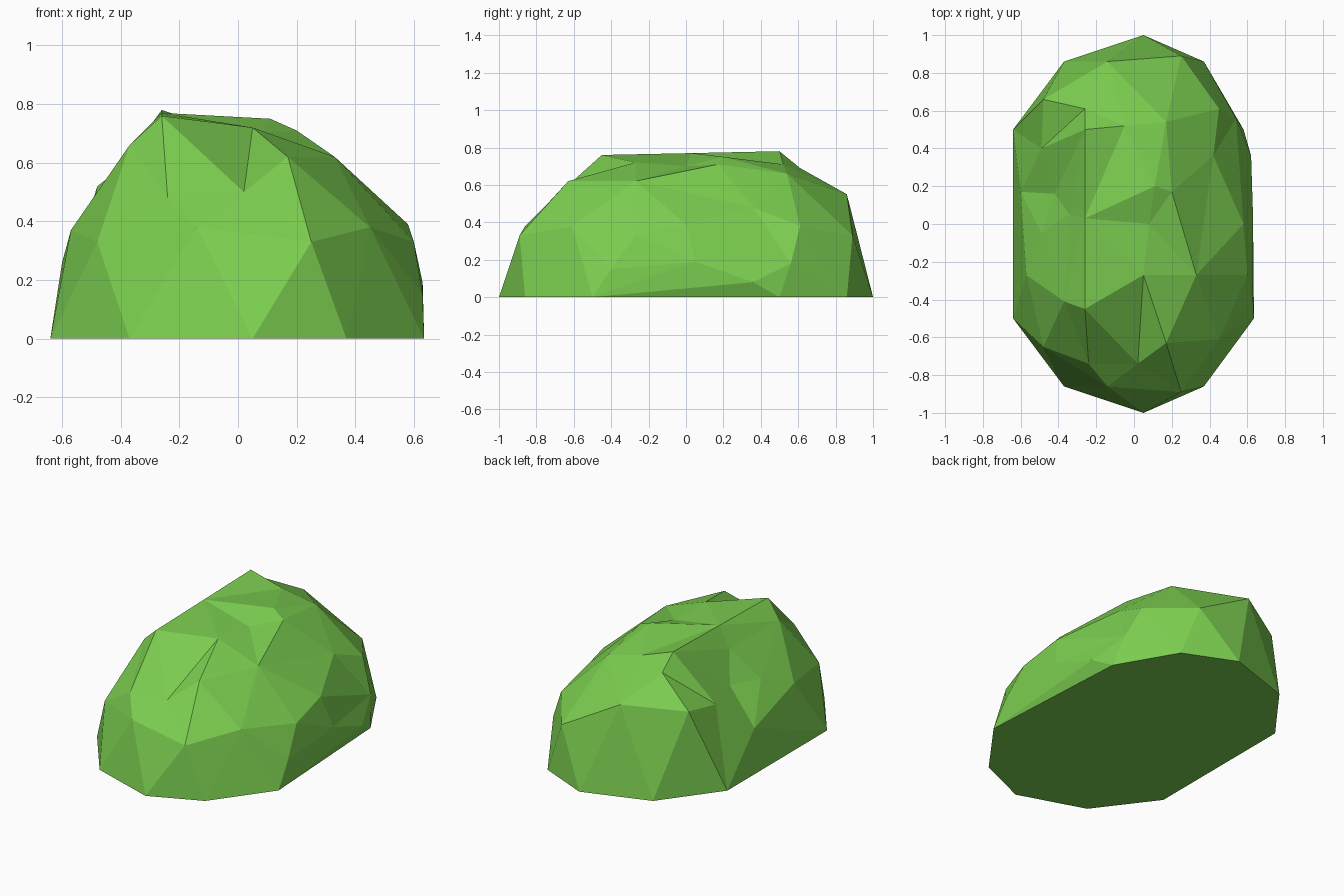
import bpy, bmesh
from mathutils import Vector

if "Cube" in bpy.data.objects:
    bpy.data.objects.remove(bpy.data.objects["Cube"])

# Points shared by the front and back ends (mirrored in y)
paired = [(.05, 1, 0), (.37, .86, 0), (-.64, .5, 0), (-.37, .86, 0),
          (.25, .89, .33), (.45, .61, .38)]
# Front slope and right shoulder
front = [(.635, -.5, 0), (-.14, -.86, .38), (-.48, -.65, .33), (-.24, -.74, .48),
         (.02, -.74, .5), (.17, -.63, .62), (.33, -.27, .62), (.05, -.27, .72),
         (.6, -.27, .33), (.63, -.4, .15)]
# Back slope and dented right side
back = [(.58, .5, 0), (.62, .36, .08), (.54, .56, .18), (-.14, .86, .55),
        (-.48, .66, .52), (-.26, .61, .69), (.17, .54, .66), (-.05, .52, .71),
        (.11, .2, .75), (.2, .17, .71), (.08, 0, .7), (.42, .36, .48),
        (.58, 0, .39), (.63, .05, .19)]
# Top ridge and notched left side
left = [(-.26, -.45, .76), (-.26, .03, .77), (-.26, .5, .78), (-.37, -.41, .66),
        (-.57, -.27, .37), (-.34, .05, .65), (-.49, .4, .47), (-.42, .16, .48),
        (-.49, -.05, .46), (-.6, .17, .26)]

points = [Vector((x, s * y, z)) for x, y, z in paired for s in (1, -1)]
points += [Vector(p) for p in front + back + left]

# Connect the points as a hull on a half sphere, then move them to the real shape
bm = bmesh.new()
target = {}
for p in points:
    v = bm.verts.new(Vector((p.x / .64, p.y, p.z / .77)).normalized())
    target[v] = p
bmesh.ops.convex_hull(bm, input=bm.verts[:])
for v in bm.verts:
    v.co = target[v]

# Flat underside as one face
flat = [f for f in bm.faces if all(v.co.z < .001 for v in f.verts)]
bmesh.ops.dissolve_faces(bm, faces=flat)
bmesh.ops.recalc_face_normals(bm, faces=bm.faces[:])

mesh = bpy.data.meshes.new("faceted_bush")
bm.to_mesh(mesh)
bm.free()
bush = bpy.data.objects.new("faceted_bush", mesh)
bpy.context.collection.objects.link(bush)

# Leaf green
green = bpy.data.materials.new("leaf_green")
green.diffuse_color = (.2, .62, .08, 1)
green.use_nodes = True
green.node_tree.nodes["Principled BSDF"].inputs["Base Color"].default_value = green.diffuse_color
mesh.materials.append(green)
